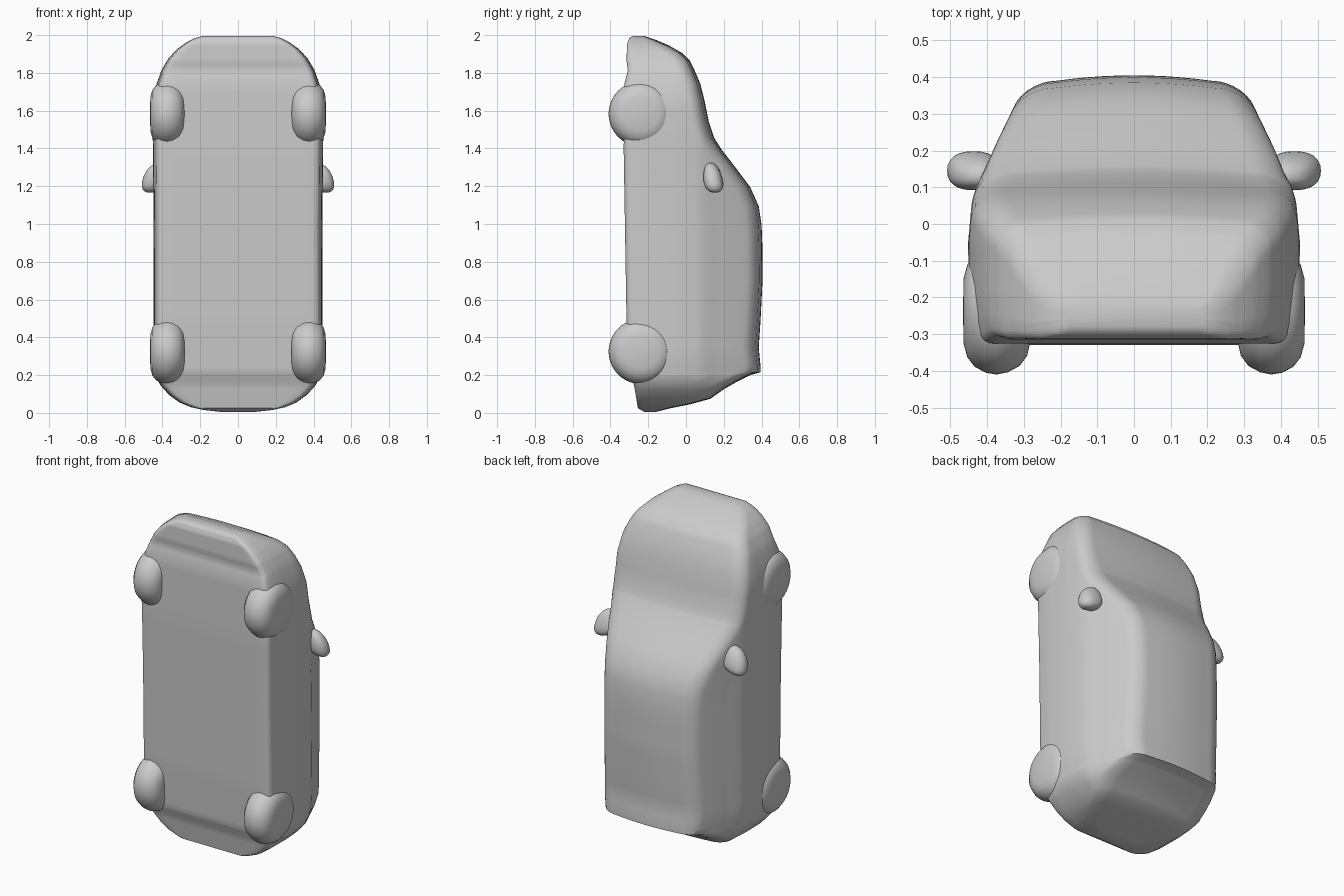
import bpy, bmesh, math
from mathutils import Matrix

if "Cube" in bpy.data.objects:
    bpy.data.objects.remove(bpy.data.objects["Cube"])

paint = bpy.data.materials.new("light_grey")
paint.diffuse_color = (0.6, 0.6, 0.6, 1)
paint.use_nodes = True
paint.node_tree.nodes["Principled BSDF"].inputs["Base Color"].default_value = paint.diffuse_color


def lerp(keys, t):
    """Piecewise-linear lookup in a list of (t, value) pairs."""
    if t <= keys[0][0]:
        return keys[0][1]
    for (a, va), (b, vb) in zip(keys, keys[1:]):
        if t <= b:
            return va + (vb - va) * (t - a) / (b - a)
    return keys[-1][1]


def finish(name, bm, angle=40):
    bmesh.ops.recalc_face_normals(bm, faces=bm.faces)
    me = bpy.data.meshes.new(name)
    bm.to_mesh(me)
    bm.free()
    ob = bpy.data.objects.new(name, me)
    bpy.context.collection.objects.link(ob)
    me.materials.append(paint)
    bpy.ops.object.select_all(action='DESELECT')
    ob.select_set(True)
    bpy.context.view_layer.objects.active = ob
    bpy.ops.object.shade_smooth_by_angle(angle=math.radians(angle))
    return ob


# Body profiles along the length (z): roof side, floor side, plan half-width
ROOF = [(.01, -.16), (.03, -.08), (.05, .02), (.08, .13), (.13, .20), (.17, .27),
        (.205, .34), (.22, .395), (.25, .395), (.35, .385), (.5, .395), (.7, .405),
        (.9, .404), (1.0, .40), (1.1, .385), (1.2, .34), (1.3, .265), (1.4, .188),
        (1.46, .15), (1.55, .12), (1.65, .10), (1.75, .075), (1.82, .045),
        (1.87, .02), (1.91, -.02), (1.95, -.09), (1.98, -.16), (2.0, -.22)]
FLOOR = [(.01, -.22), (.03, -.255), (.15, -.275), (.22, -.30), (.5, -.315),
         (1.4, -.33), (1.75, -.325), (1.82, -.308), (1.87, -.315), (1.96, -.312),
         (1.99, -.30), (2.0, -.28)]
PLAN = [(.01, .09), (.02, .18), (.035, .25), (.06, .31), (.1, .365), (.15, .41),
        (.2, .435), (.3, .447), (1.0, .447), (1.5, .452), (1.65, .45), (1.75, .43),
        (1.82, .405), (1.88, .37), (1.93, .325), (1.97, .27), (1.99, .23), (2.0, .19)]
# Side flare across the height (y): flat lower side, belt line, leaning cabin
FLARE = [(-.33, .435), (-.2, .448), (-.05, .45), (.06, .44), (.10, .43), (.13, .412),
         (.2, .385), (.3, .338), (.4, .295)]


def half_section(z):
    top, bot = lerp(ROOF, z), lerp(FLOOR, z)
    k = lerp(PLAN, z) / .45
    h = top - bot
    rb, rt = min(.035, h * .3), min(.085, h * .45)
    w = lambda y: k * lerp(FLARE, y)
    pts = [(w(bot) * f * .92, bot) for f in (0, .3, .6, .85)]
    for i in range(6):                                     # sill corner
        a = math.pi / 2 * i / 5
        pts.append((w(bot) - rb * (1 - math.sin(a)), bot + rb * (1 - math.cos(a))))
    y0, y1 = bot + rb, top - rt
    pts += [(w(y0 + (y1 - y0) * i / 14), y0 + (y1 - y0) * i / 14) for i in range(1, 14)]
    crown = min(.015, h * .1)
    for i in range(8):                                     # roof or bonnet edge
        a = math.pi / 2 * i / 7
        y = y1 + (rt - crown) * math.sin(a)
        pts.append((w(y) - rt * (1 - math.cos(a)) * min(1, k), y))
    xe = pts[-1][0]
    pts += [(xe * f, top - crown * f * f) for f in (.8, .6, .4, .2, 0)]
    return pts


levels = sorted({round(z, 3) for z, _ in ROOF + FLOOR + PLAN}
                | {round(.25 + .05 * i, 3) for i in range(34)})
bm = bmesh.new()
rings = []
for z in levels:
    half = half_section(z)
    ring = half + [(-x, y) for x, y in half[-2:0:-1]]
    rings.append([bm.verts.new((x, y, z)) for x, y in ring])
n = len(rings[0])
for lo, hi in zip(rings, rings[1:]):
    for i in range(n):
        j = (i + 1) % n
        bm.faces.new((lo[i], lo[j], hi[j], hi[i]))
bm.faces.new(rings[0])
bm.faces.new(rings[-1])
finish("body", bm, 50)


# Wheels: rounded tyre profile (axial offset, radius) spun around the x axis
def wheel(name, sx, z):
    prof = [(-.09, 0), (-.09, .09), (-.083, .122), (-.062, .15), (-.03, .167), (0, .173),
            (.03, .168), (.06, .152), (.08, .126), (.09, .09), (.092, 0)]
    bm = bmesh.new()
    vs = [bm.verts.new((x, 0, r)) for x, r in prof]
    es = [bm.edges.new(p) for p in zip(vs, vs[1:])]
    bmesh.ops.spin(bm, geom=vs + es, cent=(0, 0, 0), axis=(1, 0, 0),
                   angle=2 * math.pi, steps=40, use_duplicate=False)
    bmesh.ops.remove_doubles(bm, verts=bm.verts, dist=1e-4)
    bmesh.ops.transform(bm, verts=bm.verts,
                        matrix=Matrix.Translation((sx * .374, -.237, z))
                        @ Matrix.Diagonal((sx, 1, 1, 1)))
    finish(name, bm, 60)


# Door mirrors: boxy rounded pods leaning along the side
def mirror_pod(name, sx):
    bm = bmesh.new()
    bmesh.ops.create_uvsphere(bm, u_segments=24, v_segments=16, radius=1)
    for v in bm.verts:
        x, y, z = [math.copysign(abs(c) ** .85, c) for c in v.co]
        taper = 1 - .2 * z
        v.co = (sx * (.437 + .07 * x * taper), .142 + .05 * y * taper - .012 * z,
                1.25 + .075 * z - .02 * x)
    finish(name, bm, 60)


for side, sx in (("right", 1), ("left", -1)):
    wheel("front_wheel_" + side, sx, 1.588)
    wheel("rear_wheel_" + side, sx, .33)
    mirror_pod("door_mirror_" + side, sx)

# Centre the model and set it on the ground
for ob in bpy.context.scene.objects:
    ob.location.z -= .005
